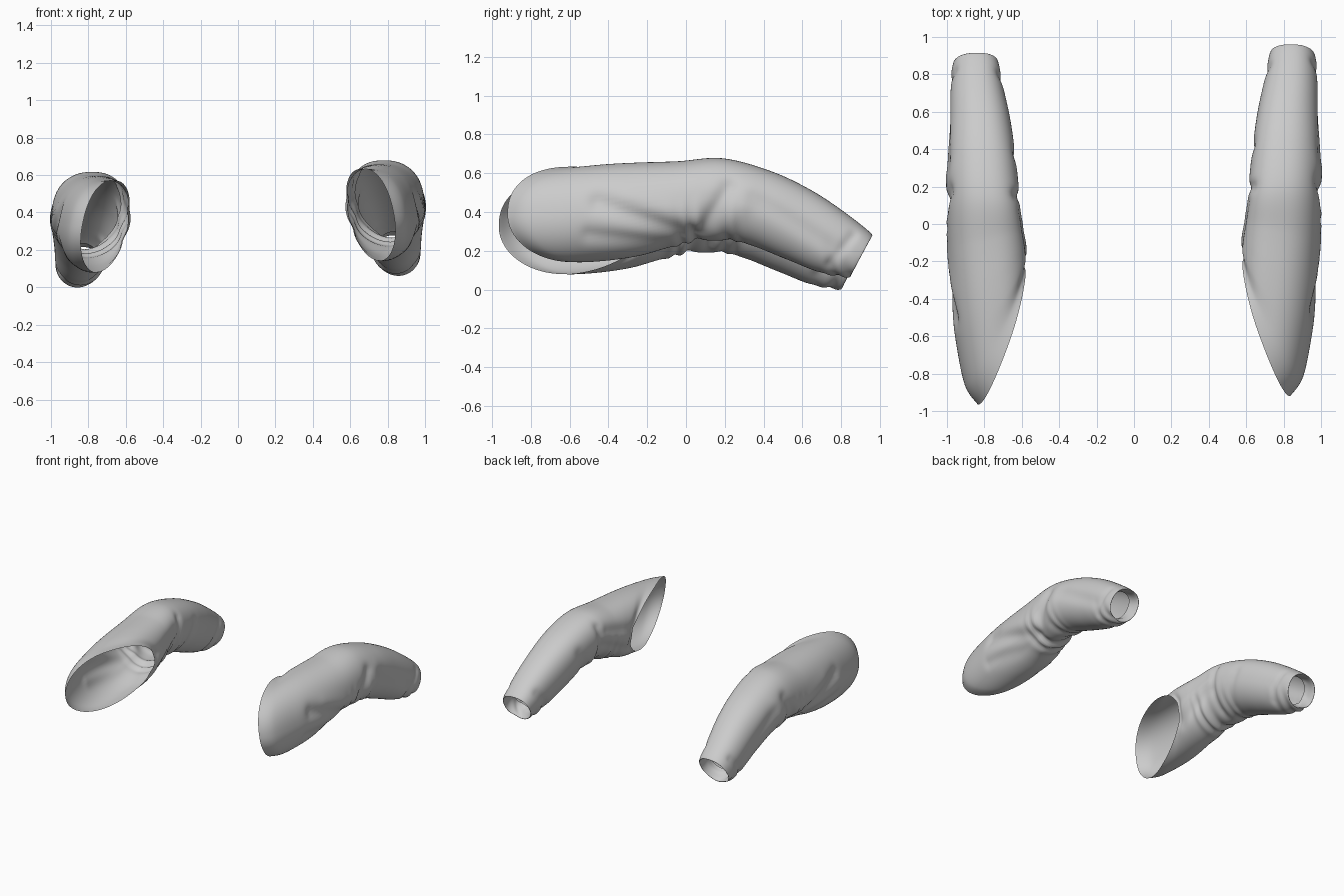
import bpy, bmesh, math
from mathutils import Vector

cube = bpy.data.objects.get("Cube")
if cube:
    bpy.data.objects.remove(cube, do_unlink=True)

cloth = bpy.data.materials.new("grey cloth")
cloth.use_nodes = True
GREY = (0.6, 0.6, 0.6, 1)
cloth.diffuse_color = GREY
cloth.node_tree.nodes["Principled BSDF"].inputs["Base Color"].default_value = GREY

# Sleeve sections from shoulder to cuff, then the hem turned inside:
# centre x, radius x, centre y, y slant outward, centre z, radius z,
# y slant upward, lean of the top inward, pull of the inner edge backward
SECTIONS = [Vector(s) for s in (
    (.711, .122, -.585, -.335, .388, .246, 0, .045, .09),
    (.745, .155, -.52, -.30, .388, .246, 0, .04, .08),
    (.762, .185, -.39, -.21, .40, .247, 0, .035, .07),
    (.775, .197, -.25, -.15, .415, .24, 0, .03, .04),
    (.79, .202, -.05, -.05, .443, .219, .01, .025, 0),
    (.803, .194, .15, 0, .47, .207, .04, .02, 0),
    (.815, .183, .37, 0, .425, .185, .07, .015, 0),
    (.825, .165, .58, 0, .335, .175, .07, .01, 0),
    (.842, .143, .76, 0, .24, .15, .07, .01, 0),
    (.848, .118, .903, 0, .175, .107, .057, .01, 0),
    (.848, .095, .82, 0, .215, .085, .057, .01, 0),
)]
# Drape creases: side (+1 outer, -1 inner), start y z, end y z, width, depth
CREASES = (
    (1, -.45, .45, .03, .27, .05, -.02),
    (1, -.5, .28, -.05, .23, .04, -.012),
    (1, -.30, .46, .05, .36, .06, .006),
    (1, .08, .30, .22, .53, .04, -.017),
    (1, .18, .30, .34, .50, .05, .007),
    (1, .35, .48, .75, .22, .045, -.01),
    (1, .74, .13, .86, .28, .025, -.01),
    (-1, -.25, .45, .12, .55, .04, -.01),
    (-1, -.15, .30, .14, .44, .04, -.014),
    (-1, .16, .25, .20, .60, .03, -.016),
    (-1, .30, .26, .42, .48, .04, -.01),
    (-1, .72, .14, .84, .30, .03, -.01),
)
STEPS, SIDES = 14, 72


def spline(a, b, c, d, t):
    return 0.5 * (2 * b + (c - a) * t + (2 * a - 5 * b + 4 * c - d) * t * t
                  + (3 * b - a - 3 * c + d) * t ** 3)


def bump(x):
    return math.exp(-x * x)


def fold(u, v, y, z):
    """Outward push of the cloth at a point of the section."""
    push = 0
    for side, y0, z0, y1, z1, width, depth in CREASES:
        if u * side > 0:
            a, b, p = Vector((y0, z0)), Vector((y1, z1)), Vector((y, z))
            t = max(0, min(1, (p - a).dot(b - a) / (b - a).length_squared))
            push += depth * bump((p - a.lerp(b, t)).length / width) * min(1, abs(u) * 2)
    # gathers under the elbow and at the cuff
    under = max(0, min(1, .2 - v))
    push += .011 * under * bump((y - .1) / .15) * math.sin(55 * y + 3 * u + 2 * math.sin(23 * y))
    push += .006 * under * bump((y - .8) / .08) * math.sin(70 * y + 4 * u)
    return push


def make_sleeve(name, side, dy, dz):
    n = len(SECTIONS)
    rings = []
    for i in range(n - 1):
        a, b = SECTIONS[max(i - 1, 0)], SECTIONS[i]
        c, d = SECTIONS[i + 1], SECTIONS[min(i + 2, n - 1)]
        rings += [spline(a, b, c, d, k / STEPS) for k in range(STEPS)]
    rings.append(SECTIONS[-1])

    bm = bmesh.new()
    loops = []
    for cx, rx, cy, su, cz, rz, sv, lean, pull in rings:
        loop = []
        for k in range(SIDES):
            ang = math.tau * k / SIDES
            u, v = math.cos(ang), math.sin(ang)
            if v > 0:  # fuller shape over the top
                u, v = math.copysign(abs(u) ** .86, u), v ** .86
            y = cy + su * u + sv * v + pull * min(u, 0) ** 2
            push = fold(u, v, y, cz + rz * v)
            x = cx + (rx + push) * u - lean * v
            z = cz + (rz + push) * v
            loop.append(bm.verts.new((side * x, y + dy, z + dz)))
        loops.append(loop)
    for low, high in zip(loops, loops[1:]):
        for k in range(SIDES):
            j = (k + 1) % SIDES
            quad = [low[k], high[k], high[j], low[j]]
            bm.faces.new(quad if side > 0 else quad[::-1])
    mesh = bpy.data.meshes.new(name)
    bm.to_mesh(mesh)
    bm.free()
    mesh.materials.append(cloth)
    mesh.shade_smooth()
    obj = bpy.data.objects.new(name, mesh)
    bpy.context.collection.objects.link(obj)
    return obj


# The pair, with the right sleeve hanging a little lower and further forward
make_sleeve("left_sleeve", 1, 0, 0)
make_sleeve("right_sleeve", -1, -.045, -.062)
